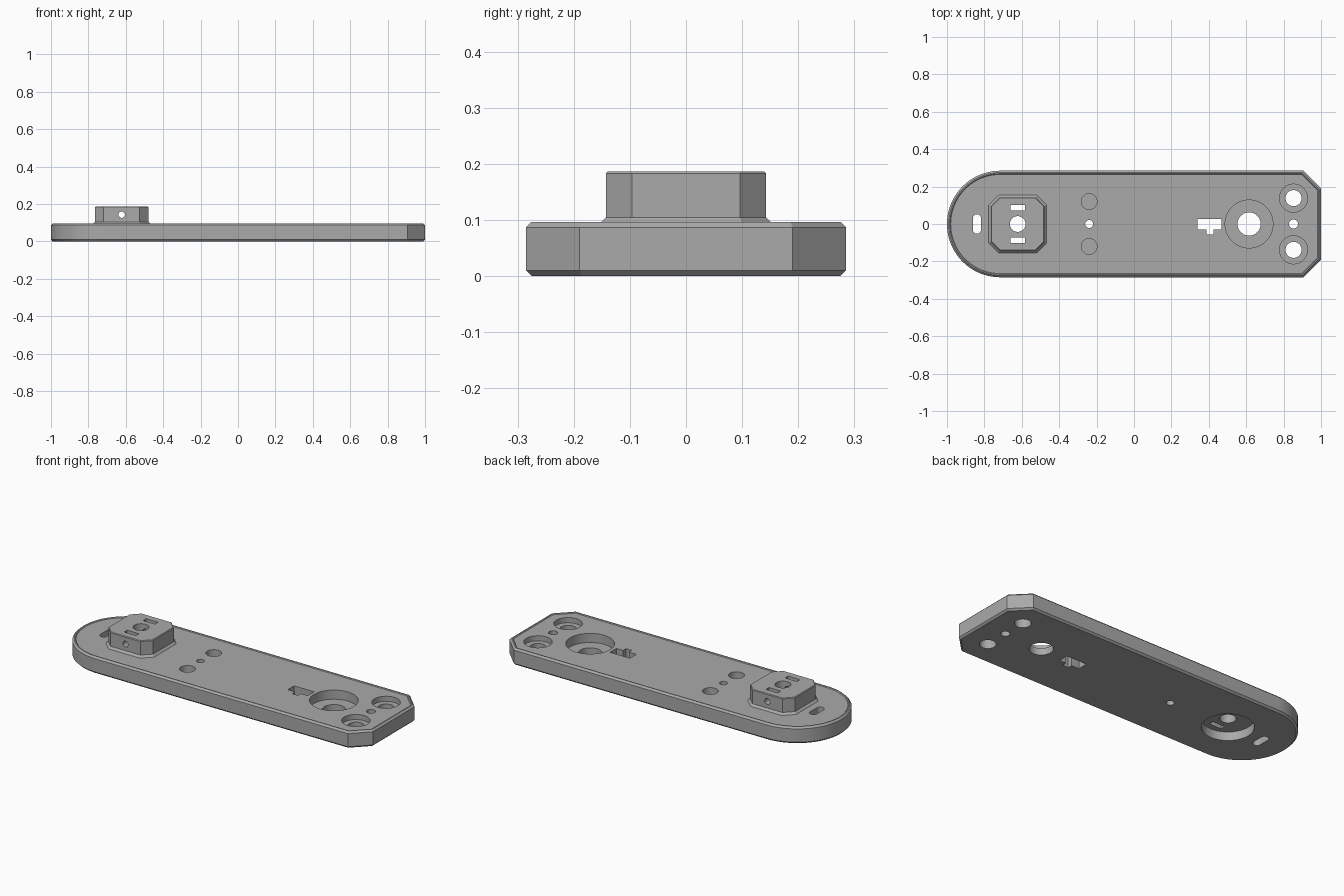
import bpy, bmesh, math
from mathutils import Matrix

if "Cube" in bpy.data.objects:
    bpy.data.objects.remove(bpy.data.objects["Cube"], do_unlink=True)

grey = bpy.data.materials.new("matte_grey")
grey.use_nodes = True
colour = (0.4, 0.4, 0.4, 1)
grey.diffuse_color = colour
grey.node_tree.nodes["Principled BSDF"].inputs["Base Color"].default_value = colour

TAN = math.tan(math.pi / 8)
BLOCK_X = -0.622


def make_object(name, bm):
    bmesh.ops.recalc_face_normals(bm, faces=bm.faces)
    mesh = bpy.data.meshes.new(name)
    bm.to_mesh(mesh)
    bm.free()
    mesh.materials.append(grey)
    obj = bpy.data.objects.new(name, mesh)
    bpy.context.collection.objects.link(obj)
    return obj


def loft(name, outline, levels):
    """Stack outlines at (inset, z) levels and close both ends."""
    bm = bmesh.new()
    rings = [[bm.verts.new((x, y, z)) for x, y in outline(inset)] for inset, z in levels]
    n = len(rings[0])
    for low, high in zip(rings, rings[1:]):
        for i in range(n):
            j = (i + 1) % n
            bm.faces.new((low[i], low[j], high[j], high[i]))
    bm.faces.new(rings[0])
    bm.faces.new(rings[-1])
    return make_object(name, bm)


def arm_outline(inset):
    r = 0.285 - inset
    arc = [math.pi / 2 + math.pi * i / 40 for i in range(41)]
    pts = [(-0.715 + r * math.cos(a), r * math.sin(a)) for a in arc]
    cx, cy = 0.905 - inset * TAN, 0.19 - inset * TAN
    return pts + [(cx, -r), (1 - inset, -cy), (1 - inset, cy), (cx, r)]


def block_outline(inset):
    h = 0.143 - inset
    c = 0.096 - inset * TAN
    pts = [(c, -h), (h, -c), (h, c), (c, h), (-c, h), (-h, c), (-h, -c), (-c, -h)]
    return [(BLOCK_X + x, y) for x, y in pts]


def cut(target, tool, operation="DIFFERENCE"):
    mod = target.modifiers.new("cut", "BOOLEAN")
    mod.operation = operation
    mod.solver = "EXACT"
    mod.object = tool
    bpy.context.view_layer.objects.active = target
    bpy.ops.object.modifier_apply(modifier=mod.name)
    bpy.data.objects.remove(tool, do_unlink=True)


def round_cutter(x, y, r, z0=-0.1, z1=0.3):
    bm = bmesh.new()
    bmesh.ops.create_cone(bm, cap_ends=True, segments=48, radius1=r, radius2=r, depth=z1 - z0,
                          matrix=Matrix.Translation((x, y, (z0 + z1) / 2)))
    return make_object("round_cutter", bm)


def prism_cutter(points):
    return loft("prism_cutter", lambda inset: points, [(0, -0.1), (0, 0.3)])


# Long arm plate with bevelled edges and a shallow dished top
arm = loft("arm_plate", arm_outline,
           [(0.01, 0), (0, 0.01), (0, 0.087), (0.01, 0.097), (0.016, 0.097),
            (0.02, 0.093), (0.035, 0.093)])

# Raised block with a flared foot
block = loft("raised_block", block_outline,
             [(-0.012, 0.08), (-0.012, 0.093), (0, 0.105), (0, 0.183), (0.004, 0.187)])
cut(arm, block, "UNION")

# Round pocket under the block
cut(arm, round_cutter(BLOCK_X, 0, 0.135, -0.1, 0.05))

# Through holes in the block, the middle and the square end
for x, r in ((BLOCK_X, 0.042), (-0.24, 0.021), (0.615, 0.062), (0.853, 0.024)):
    cut(arm, round_cutter(x, 0, r))

# Large bearing seat
cut(arm, round_cutter(0.615, 0, 0.128, 0.04))

for side in (-1, 1):
    # Blind round pockets
    cut(arm, round_cutter(-0.24, side * 0.12, 0.042, 0.045))
    # Counterbored screw holes
    cut(arm, round_cutter(0.853, side * 0.138, 0.043))
    cut(arm, round_cutter(0.853, side * 0.138, 0.075, 0.063))
    # Rectangular slots in the block
    y = side * 0.087
    cut(arm, prism_cutter([(BLOCK_X + a * 0.038, y + b * 0.014)
                           for a, b in ((-1, -1), (1, -1), (1, 1), (-1, 1))]))

# Rounded slot near the round end
slot = []
for i in range(34):
    a = math.pi * (i if i < 17 else i - 1) / 16
    slot.append((-0.84 + 0.022 * math.cos(a), (0.03 if i < 17 else -0.03) + 0.022 * math.sin(a)))
cut(arm, prism_cutter(slot))

# T-shaped opening
cut(arm, prism_cutter([(0.34, 0.028), (0.34, -0.03), (0.388, -0.03), (0.388, -0.057),
                       (0.425, -0.057), (0.425, -0.03), (0.468, -0.03), (0.468, 0.028)]))

# Cross hole through the block from front to back
cross = round_cutter(0, 0, 0.017, -0.3, 0.3)
cross.data.transform(Matrix.Translation((BLOCK_X, 0, 0.143)) @ Matrix.Rotation(math.pi / 2, 4, "X"))
cut(arm, cross)

# Smooth the curved walls, keep edges sharp
bpy.ops.object.select_all(action="DESELECT")
arm.select_set(True)
bpy.context.view_layer.objects.active = arm
bpy.ops.object.shade_smooth_by_angle(angle=math.radians(30))
